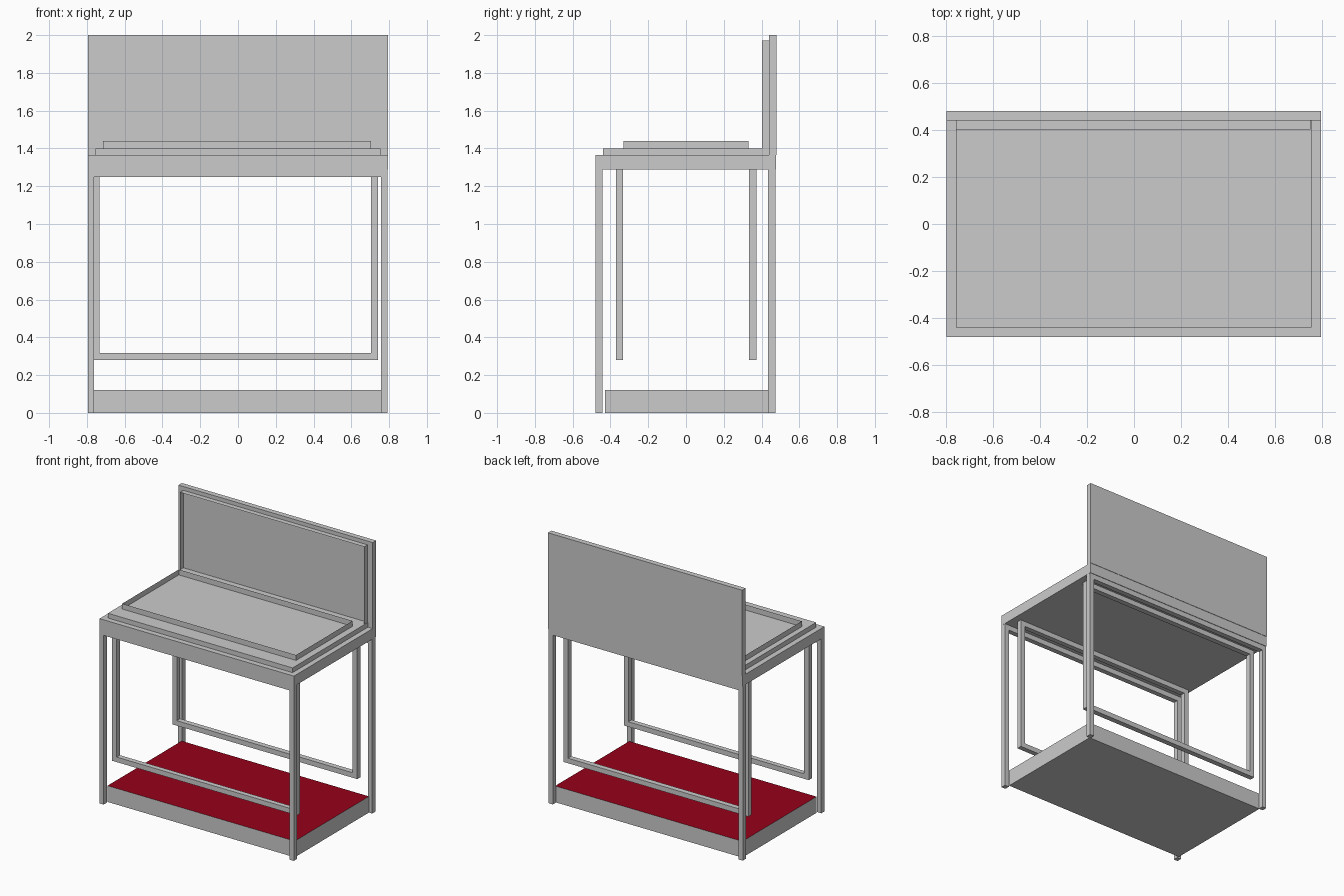
import bpy

if "Cube" in bpy.data.objects:
    bpy.data.objects.remove(bpy.data.objects["Cube"])


def make(name, verts, faces):
    mesh = bpy.data.meshes.new(name)
    mesh.from_pydata(verts, [], faces)
    ob = bpy.data.objects.new(name, mesh)
    bpy.context.collection.objects.link(ob)
    return ob


def box(name, x, y, z):
    """Axis-aligned box from (min, max) ranges."""
    verts = [(a, b, c) for c in z for b in y for a in x]
    faces = [(0, 2, 3, 1), (4, 5, 7, 6), (0, 1, 5, 4),
             (2, 6, 7, 3), (0, 4, 6, 2), (1, 3, 7, 5)]
    return make(name, verts, faces)


def rim(name, x, y, z, open_axis):
    """Paper-thin raised edge: a box without its two faces across open_axis."""
    verts = [(a, b, c) for c in z for b in y for a in x]
    sides = {"z": [], "y": [], "x": []}
    sides["z"] = [(0, 2, 3, 1), (4, 5, 7, 6)]
    sides["y"] = [(0, 1, 5, 4), (2, 6, 7, 3)]
    sides["x"] = [(0, 4, 6, 2), (1, 3, 7, 5)]
    return make(name, verts, [f for k, fs in sides.items() if k != open_axis for f in fs])


def frame(name, x, y, z, w):
    """Rectangular frame standing in the xz plane, bar width w."""
    loops = [(x[0], x[1], z[0], z[1]), (x[0] + w, x[1] - w, z[0] + w, z[1] - w)]
    verts = [(a, d, c) for d in y for (x0, x1, z0, z1) in loops
             for a, c in ((x0, z0), (x1, z0), (x1, z1), (x0, z1))]
    faces = []
    for i in range(4):
        j = (i + 1) % 4
        faces += [(i, j, j + 4, i + 4),                # front
                  (j + 8, i + 8, i + 12, j + 12),      # back
                  (j, i, i + 8, j + 8),                # outside
                  (i + 4, j + 4, j + 12, i + 12)]      # inside
    return make(name, verts, faces)


# Base platform with a red top face
base = box("base_platform", (-0.765, 0.765), (-0.43, 0.435), (0, 0.12))
red = bpy.data.materials.new("red_top")
red.diffuse_color = (0.31, 0.0, 0.01, 1)
red.use_nodes = True
red.node_tree.nodes["Principled BSDF"].inputs["Base Color"].default_value = red.diffuse_color
base.data.materials.append(None)
base.data.materials.append(red)
base.data.polygons[1].material_index = 1

# Corner legs, joined by a rail under the top at front and back
for end, y in (("front", (-0.48, -0.443)), ("back", (0.435, 0.473))):
    for side, x in (("left", (-0.795, -0.762)), ("right", (0.757, 0.792))):
        box(f"{end}_{side}_leg", x, y, (0, 1.25))
    box(f"{end}_top_rail", (-0.795, 0.792), y, (1.25, 1.288))

# Hanging frames below the top
for end, y in (("front", (-0.37, -0.333)), ("back", (0.333, 0.372))):
    frame(f"{end}_hanging_frame", (-0.77, 0.741), y, (0.28, 1.288), 0.037)

# Top slab with a step and an open raised rim
box("top_slab", (-0.795, 0.793), (-0.48, 0.477), (1.288, 1.365))
box("top_step", (-0.755, 0.754), (-0.44, 0.44), (1.365, 1.40))
rim("top_rim", (-0.715, 0.705), (-0.33, 0.33), (1.40, 1.44), "z")

# Upright back board with an open raised rim on its front
box("back_board", (-0.795, 0.793), (0.44, 0.48), (1.365, 2.0))
rim("back_board_rim", (-0.755, 0.75), (0.402, 0.44), (1.40, 1.972), "y")
